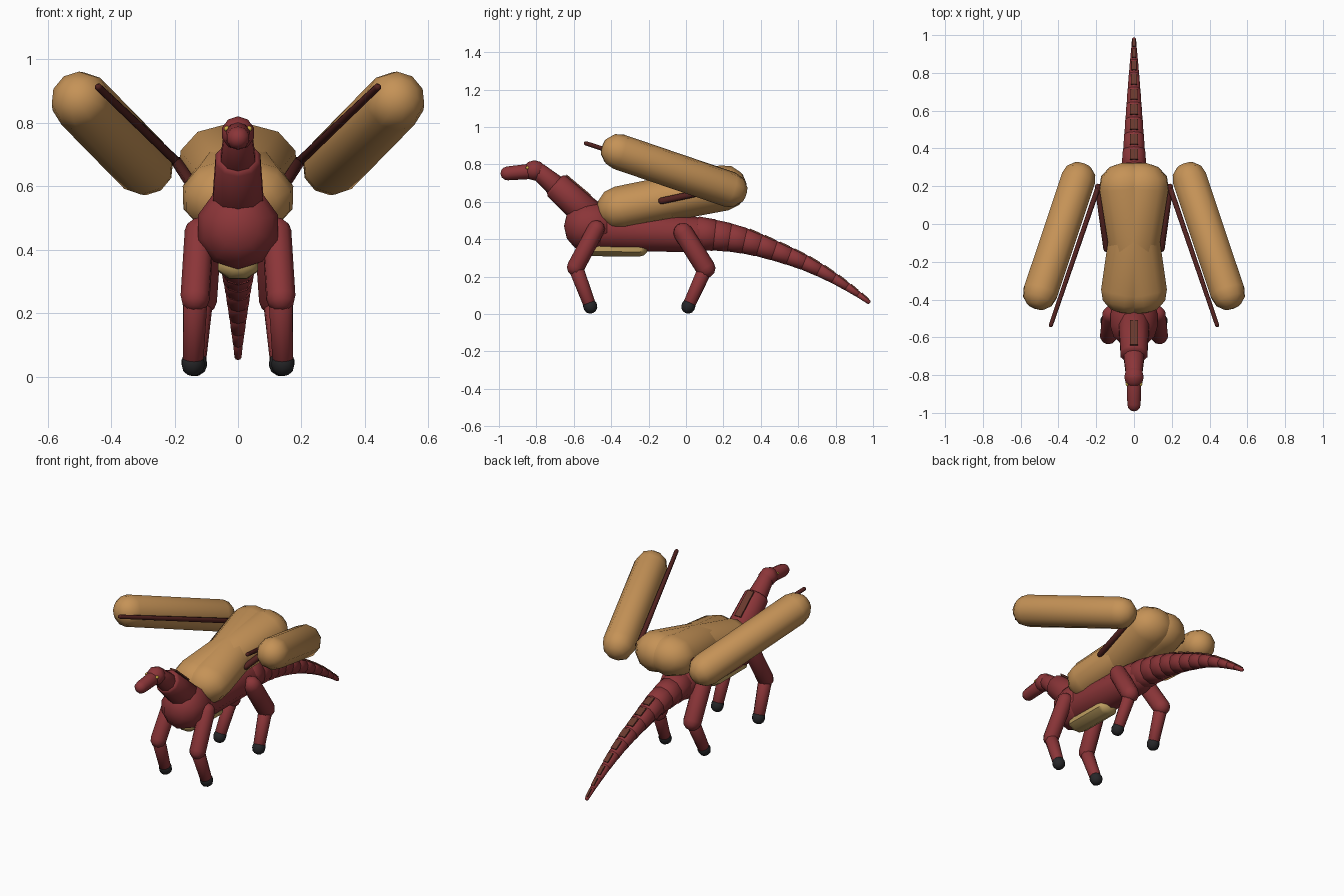
import bpy, bmesh, math
from mathutils import Vector

if "Cube" in bpy.data.objects:
    bpy.data.objects.remove(bpy.data.objects["Cube"])


def material(name, rgb):
    m = bpy.data.materials.new(name)
    m.use_nodes = True
    m.diffuse_color = (*rgb, 1)
    m.node_tree.nodes["Principled BSDF"].inputs["Base Color"].default_value = (*rgb, 1)
    return m


RED = material("red hide", (0.26, 0.036, 0.04))
TAN = material("tan membrane", (0.56, 0.29, 0.095))
BELLY = material("pale belly", (0.52, 0.35, 0.12))
BONE = material("dark bone", (0.085, 0.016, 0.014))
SPINE = material("brown spine", (0.14, 0.04, 0.026))
HOOF = material("black hoof", (0.02, 0.02, 0.022))
EYE = material("yellow eye", (0.65, 0.42, 0.06))


def finish(name, bm, mat, angle):
    bmesh.ops.recalc_face_normals(bm, faces=bm.faces)
    mesh = bpy.data.meshes.new(name)
    bm.to_mesh(mesh)
    bm.free()
    mesh.materials.append(mat)
    obj = bpy.data.objects.new(name, mesh)
    bpy.context.collection.objects.link(obj)
    bpy.ops.object.select_all(action='DESELECT')
    obj.select_set(True)
    bpy.context.view_layer.objects.active = obj
    bpy.ops.object.shade_smooth_by_angle(angle=math.radians(angle))
    return obj


def capsule(name, a, b, ra, rb, mat, wide=1.0, cap=1.0, sides=10, rings=3):
    """Round-ended tapered tube from a to b; wide scales it sideways."""
    a, b = Vector(a), Vector(b)
    axis = (b - a).normalized()
    side = axis.cross(Vector((0, 0, 1))).normalized()
    up = side.cross(axis)
    bm = bmesh.new()
    stations = []
    for centre, r, sign in ((a, ra, -1), (b, rb, 1)):
        steps = [math.pi / 2 * i / rings for i in range(rings)]
        part = [(centre + axis * sign * cap * r * math.sin(t), r * math.cos(t)) for t in steps]
        stations += part[::-1] if sign < 0 else part
    loops = []
    for c, r in stations:
        turns = [2 * math.pi * (i + 0.5) / sides for i in range(sides)]
        loops.append([bm.verts.new(c + side * r * wide * math.cos(t) + up * r * math.sin(t))
                      for t in turns])
    for p, q in zip(loops, loops[1:]):
        for i in range(sides):
            j = (i + 1) % sides
            bm.faces.new((p[i], p[j], q[j], q[i]))
    for loop, tip in ((loops[0], a - axis * ra * cap), (loops[-1], b + axis * rb * cap)):
        pole = bm.verts.new(tip)
        for i in range(sides):
            bm.faces.new((loop[i], loop[(i + 1) % sides], pole))
    return finish(name, bm, mat, 50)


def plate(name, a, b, half_width, thick, mat):
    """Thin strip lying along the line from a to b."""
    a, b = Vector(a), Vector(b)
    axis = (b - a).normalized()
    side = Vector((1, 0, 0))
    up = side.cross(axis)
    bm = bmesh.new()
    for p in (a, b):
        for s in (-1, 1):
            for h in (-1, 1):
                bm.verts.new(p + side * s * half_width + up * h * thick / 2)
    bmesh.ops.convex_hull(bm, input=bm.verts)
    return finish(name, bm, mat, 30)


# Body, chest, hips and belly pad
capsule("torso", (0, -0.45, 0.455), (0, 0.05, 0.425), 0.115, 0.095, RED)
capsule("chest", (0, -0.54, 0.47), (0, -0.48, 0.47), 0.132, 0.132, RED, cap=0.85)
capsule("belly_pad", (0, -0.50, 0.352), (0, -0.25, 0.35), 0.046, 0.046, BELLY, wide=1.5, sides=8)

# Neck and head
capsule("lower_neck", (0, -0.52, 0.53), (0, -0.69, 0.685), 0.086, 0.074, RED, cap=0.35)
capsule("upper_neck", (0, -0.68, 0.67), (0, -0.79, 0.765), 0.06, 0.046, RED, cap=0.5)
capsule("head", (0, -0.805, 0.768), (0, -0.815, 0.768), 0.053, 0.053, RED)
capsule("snout", (0, -0.83, 0.763), (0, -0.955, 0.752), 0.041, 0.037, RED)
plate("neck_ridge", (0, -0.51, 0.633), (0, -0.64, 0.742), 0.021, 0.009, SPINE)

# Tail: shrinking segments along a drooping path
path = [(0.06, 0.432, 0.09), (0.15, 0.422, 0.082), (0.23, 0.41, 0.075), (0.31, 0.392, 0.068),
        (0.39, 0.368, 0.06), (0.47, 0.34, 0.053), (0.55, 0.31, 0.047), (0.63, 0.277, 0.041),
        (0.71, 0.237, 0.035), (0.79, 0.192, 0.028), (0.86, 0.147, 0.022),
        (0.92, 0.106, 0.016), (0.98, 0.062, 0.011)]
for i, (p, q) in enumerate(zip(path, path[1:])):
    a, b = Vector((0, p[0], p[1])), Vector((0, q[0], q[1]))
    capsule(f"tail_segment_{i + 1}", a, b, p[2], q[2] * 1.03, RED, cap=0.4, rings=2)
    if i > 2:
        up = Vector((1, 0, 0)).cross((b - a).normalized())
        start, end = a.lerp(b, 0.15), a.lerp(b, 0.85)
        plate(f"tail_ridge_{i - 2}", start + up * p[2] * 0.98, end + up * (q[2] * 1.0),
              min(0.021, p[2] * 0.45), 0.009, SPINE)

for s, label in ((1, "left"), (-1, "right")):
    capsule(f"{label}_eye", (s * 0.036, -0.845, 0.782), (s * 0.036, -0.849, 0.782),
            0.009, 0.009, EYE, sides=8, rings=2)

    # Legs: thigh, shin and hoof
    for leg, top, knee, foot, r in (
            ("front", (0.122, -0.48, 0.455), (0.135, -0.59, 0.25), (0.142, -0.51, 0.036), 0.047),
            ("back", (0.105, -0.015, 0.435), (0.118, 0.105, 0.245), (0.135, 0.01, 0.036), 0.053)):
        t, k, f = (Vector((s * v[0], v[1], v[2])) for v in (top, knee, foot))
        capsule(f"{label}_{leg}_thigh", t, k, r, r, RED)
        capsule(f"{label}_{leg}_shin", k, f, 0.04, 0.033, RED, cap=0.3)
        capsule(f"{label}_{leg}_hoof", f.lerp(k, 0.06), f, 0.037, 0.037, HOOF, cap=0.9)

    # Wing: crossing inner lobe, outer lobe and arm bones
    capsule(f"{label}_inner_wing", (-s * 0.04, -0.36, 0.565), (s * 0.045, 0.205, 0.675),
            0.118, 0.122, TAN, wide=1.2)
    capsule(f"{label}_outer_wing", (s * 0.495, -0.36, 0.868), (s * 0.297, 0.233, 0.666),
            0.096, 0.096, TAN)
    capsule(f"{label}_upper_arm", (s * 0.145, -0.13, 0.605), (s * 0.19, 0.195, 0.675),
            0.019, 0.019, BONE, sides=8, rings=2)
    capsule(f"{label}_forearm", (s * 0.19, 0.195, 0.675), (s * 0.44, -0.535, 0.913),
            0.015, 0.012, BONE, sides=8, rings=2)
